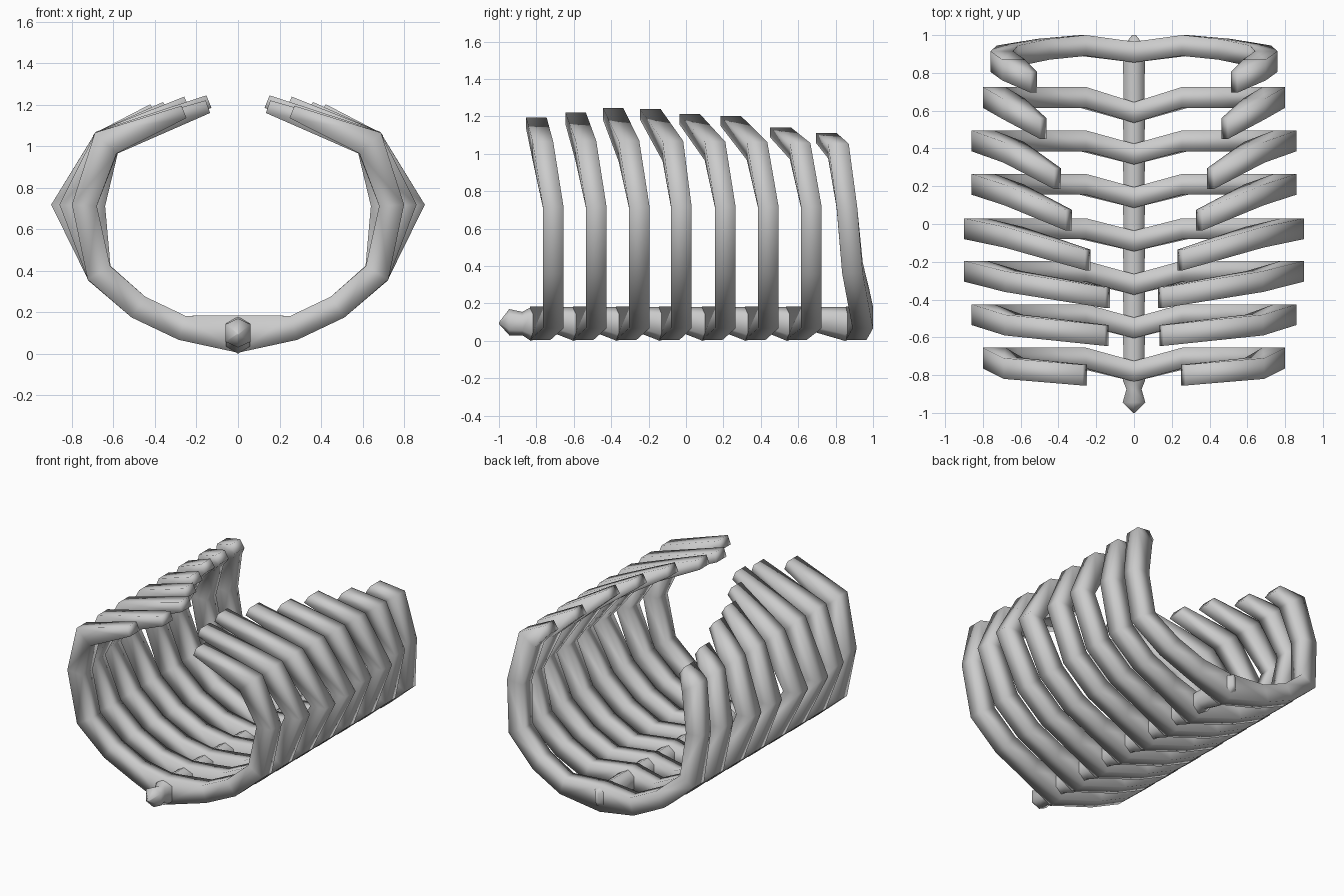
import bpy, bmesh
from mathutils import Vector

if "Cube" in bpy.data.objects:
    bpy.data.objects.remove(bpy.data.objects["Cube"])


def loft(name, rings, mirror=False):
    """Skin a list of equal-length vertex rings; optional x mirror."""
    bm = bmesh.new()
    loops = [[bm.verts.new(p) for p in r] for r in rings]
    n = len(loops[0])
    for a, b in zip(loops, loops[1:]):
        for i in range(n):
            j = (i + 1) % n
            bm.faces.new((a[i], a[j], b[j], b[i]))
    if not mirror:
        bm.faces.new(loops[0])
    bm.faces.new(loops[-1])
    bmesh.ops.recalc_face_normals(bm, faces=bm.faces)
    me = bpy.data.meshes.new(name)
    bm.to_mesh(me)
    bm.free()
    for p in me.polygons:
        p.use_smooth = True
    ob = bpy.data.objects.new(name, me)
    bpy.context.collection.objects.link(ob)
    if mirror:
        ob.modifiers.new("Mirror", 'MIRROR')
    return ob


def rib(name, pts, half):
    """Square tube along pts, width along y, thickness in the xz plane."""
    rings = []
    for i, (p, h) in enumerate(zip(pts, half)):
        t = Vector((0, 0, 0))
        if i > 0:
            t += (p - pts[i - 1]).normalized()
        if i < len(pts) - 1:
            t += (pts[i + 1] - p).normalized()
        if i == 0:
            t = Vector((1, 0, 0))
        t.y = 0
        t.normalize()
        nrm = Vector((-t.z, 0, t.x)) * h
        w = Vector((0, 0.055, 0))
        rings.append([p + nrm + w, p - nrm + w, p - nrm - w, p + nrm - w])
    return loft(name, rings, True)


# spine joint y, side y, side x, shoulder y, tip (x, y, z) for each rib pair
RIBS = [
    (0.91, 0.86, 0.70, 0.815, (0.53, 0.75, 1.09)),
    (0.59, 0.67, 0.74, 0.61, (0.48, 0.505, 1.12)),
    (0.37, 0.44, 0.80, 0.38, (0.405, 0.24, 1.18)),
    (0.14, 0.21, 0.80, 0.155, (0.345, 0.02, 1.19)),
    (-0.09, -0.025, 0.84, -0.07, (0.245, -0.19, 1.215)),
    (-0.32, -0.25, 0.84, -0.305, (0.14, -0.39, 1.22)),
    (-0.55, -0.48, 0.80, -0.535, (0.145, -0.59, 1.195)),
    (-0.78, -0.71, 0.74, -0.765, (0.26, -0.80, 1.17)),
]
for k, (ys, y, xs, yt, tip) in enumerate(RIBS):
    low = (0.945, 0.925, 0.89) if k == 0 else (y, y, y)
    pts = [Vector(v) for v in (
        (0, ys, 0.10), (0.27, low[0], 0.13), (0.48, low[1], 0.23),
        (0.67, low[2], 0.395), (xs, y, 0.72), (0.637, yt, 1.02), tip)]
    rib(f"rib_pair_{k + 1}", pts, (0.09, 0.06, 0.06, 0.063, 0.06, 0.072, 0.032))

# spine: knobbly bar with a dip under every rib joint
def ring(y, w, lo, hi):
    e = (hi - lo) * 0.2
    return [(0, y, lo), (w, y, lo + e), (w, y, hi - e),
            (0, y, hi), (-w, y, hi - e), (-w, y, lo + e)]

joints = [-0.83, -0.60, -0.37, -0.14, 0.09, 0.32, 0.54, 0.85]
rings = [ring(-1.0, 0.004, 0.096, 0.104), ring(-0.945, 0.06, 0.035, 0.175),
         ring(-0.875, 0.04, 0.035, 0.16)]
for a, b in zip(joints, joints[1:] + [None]):
    rings.append(ring(a, 0.058, 0.005, 0.185))
    if b is not None:
        rings.append(ring((a + b) / 2, 0.055, 0.05, 0.185))
rings += [ring(0.95, 0.05, 0.04, 0.19), ring(1.0, 0.01, 0.07, 0.17)]
spine = loft("spine", rings)

# rest the lowest point on the ground
for ob in bpy.context.collection.objects:
    ob.location.z -= 0.005
